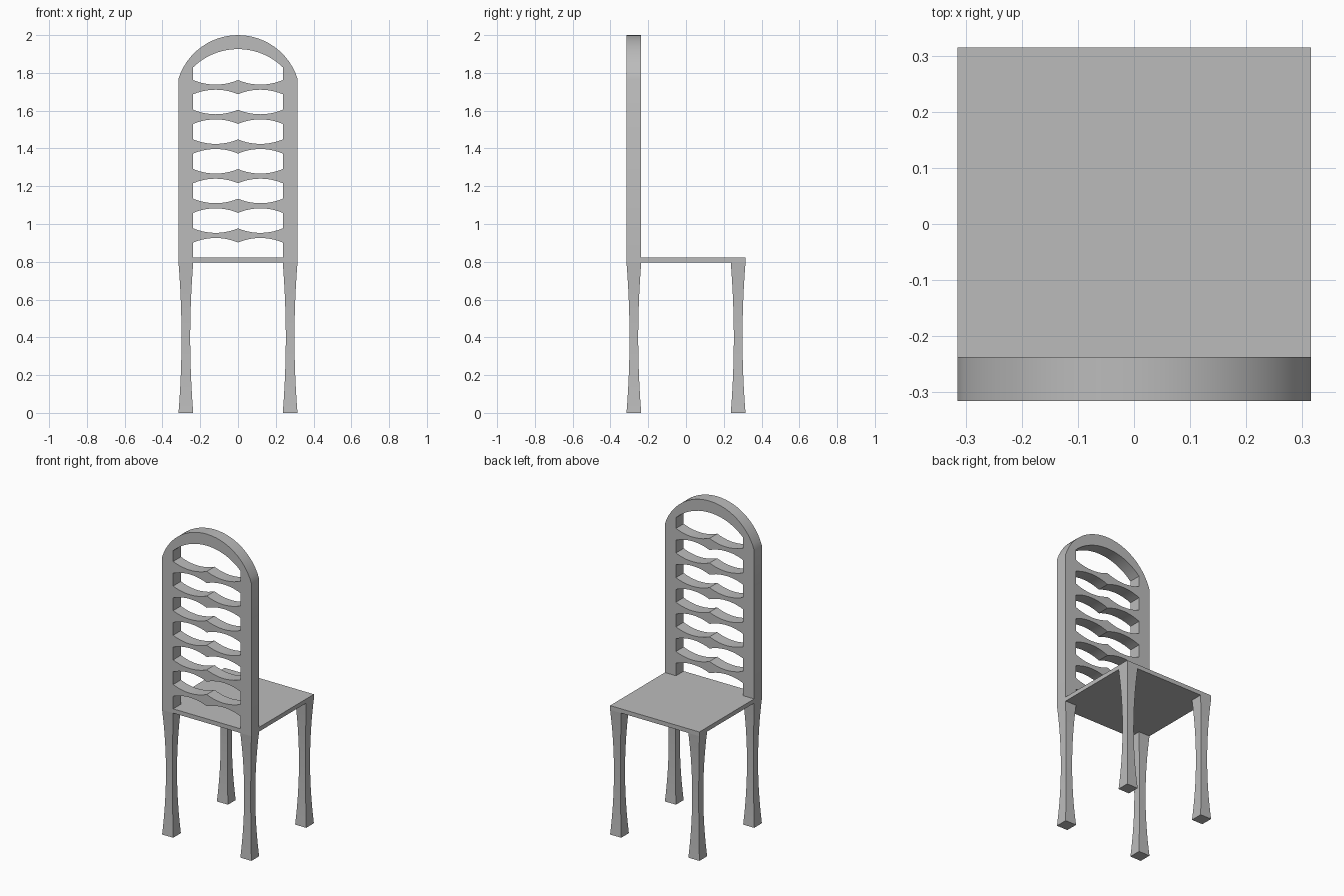
import bpy
import bmesh
import math

cube = bpy.data.objects.get("Cube")
if cube:
    bpy.data.objects.remove(cube, do_unlink=True)

HALF, INNER = 0.315, 0.237          # outer and inner half widths
SEAT_LOW, SEAT_TOP = 0.795, 0.822
PITCH, FIRST_TOP, SLAT = 0.157, 0.977, 0.075

grey = bpy.data.materials.new("grey")
grey.use_nodes = True
grey.diffuse_color = (0.5, 0.5, 0.5, 1)
grey.node_tree.nodes["Principled BSDF"].inputs["Base Color"].default_value = (0.5, 0.5, 0.5, 1)


def add_object(name, bm):
    mesh = bpy.data.meshes.new(name)
    bmesh.ops.recalc_face_normals(bm, faces=bm.faces[:])
    bm.to_mesh(mesh)
    bm.free()
    mesh.materials.append(grey)
    obj = bpy.data.objects.new(name, mesh)
    bpy.context.collection.objects.link(obj)
    bpy.ops.object.select_all(action='DESELECT')
    obj.select_set(True)
    bpy.context.view_layer.objects.active = obj
    bpy.ops.object.shade_smooth_by_angle(angle=math.radians(30))
    return obj


def arc(x0, x1, z, sag, n):
    """Circular arc from (x0, z) to (x1, z), bulging by sag in z."""
    half = abs(x1 - x0) / 2
    r = (half ** 2 + sag ** 2) / (2 * abs(sag))
    spread = math.asin(half / r)
    mid, sx, sz = (x0 + x1) / 2, math.copysign(1, x1 - x0), math.copysign(1, sag)
    points = []
    for i in range(n + 1):
        a = spread * (2 * i / n - 1)
        points.append((mid + sx * r * math.sin(a),
                       z + sz * (r * math.cos(a) - r + abs(sag))))
    return points


def double_arc(x0, x1, z, sag):
    return arc(x0, 0, z, sag, 10) + arc(0, x1, z, sag, 10)[1:]


# Back frame: arched outline with scalloped openings
loops = [[(-HALF, SEAT_LOW)] + arc(-HALF, HALF, 1.77, 0.23, 24) + [(HALF, SEAT_LOW)]]
for i in range(7):
    if i == 0:
        lower = [(INNER, SEAT_TOP), (-INNER, SEAT_TOP)]
    else:
        lower = double_arc(INNER, -INNER, FIRST_TOP + (i - 1) * PITCH, -0.024)
    if i == 6:
        upper = arc(-INNER, INNER, 1.83, 0.096, 20)
    else:
        upper = double_arc(-INNER, INNER, FIRST_TOP - SLAT + i * PITCH, 0.024)
    loops.append(lower + upper)

curve = bpy.data.curves.new("back_outline", 'CURVE')
curve.dimensions = '2D'
curve.fill_mode = 'BOTH'
curve.extrude = (HALF - INNER) / 2
for loop in loops:
    spline = curve.splines.new('POLY')
    spline.points.add(len(loop) - 1)
    spline.use_cyclic_u = True
    for point, (x, z) in zip(spline.points, loop):
        point.co = (x, z, 0, 1)
outline = bpy.data.objects.new("back_outline", curve)
bpy.context.collection.objects.link(outline)
filled = bpy.data.meshes.new_from_object(outline.evaluated_get(bpy.context.evaluated_depsgraph_get()))
bm = bmesh.new()
bm.from_mesh(filled)
bpy.data.objects.remove(outline, do_unlink=True)
bpy.data.meshes.remove(filled)
bmesh.ops.remove_doubles(bm, verts=bm.verts[:], dist=0.0001)
for v in bm.verts:
    x, y, z = v.co
    v.co = (x, -z - (HALF + INNER) / 2, y)
add_object("back_frame", bm)

# Seat panel in front of the back frame
bm = bmesh.new()
bmesh.ops.create_cube(bm, size=1)
for v in bm.verts:
    v.co = (v.co.x * 2 * HALF,
            HALF if v.co.y > 0 else -INNER,
            SEAT_TOP if v.co.z > 0 else SEAT_LOW)
add_object("seat", bm)


# Square legs with a concave waist
def leg(name, sx, sy):
    centre, half, waist = (HALF + INNER) / 2, (HALF - INNER) / 2, 0.016
    bm = bmesh.new()
    rings = []
    for i in range(17):
        t = i / 16
        w = half - waist * (1 - (2 * t - 1) ** 2)
        rings.append([bm.verts.new((sx * centre + a * w, sy * centre + b * w, t * SEAT_LOW))
                      for a, b in ((-1, -1), (1, -1), (1, 1), (-1, 1))])
    for low, high in zip(rings, rings[1:]):
        for k in range(4):
            j = (k + 1) % 4
            bm.faces.new((low[k], low[j], high[j], high[k]))
    bm.faces.new(rings[0])
    bm.faces.new(rings[-1])
    add_object(name, bm)


for side, sx in (("left", 1), ("right", -1)):
    for end, sy in (("front", -1), ("rear", 1)):
        leg(f"{end}_{side}_leg", sx, sy)
